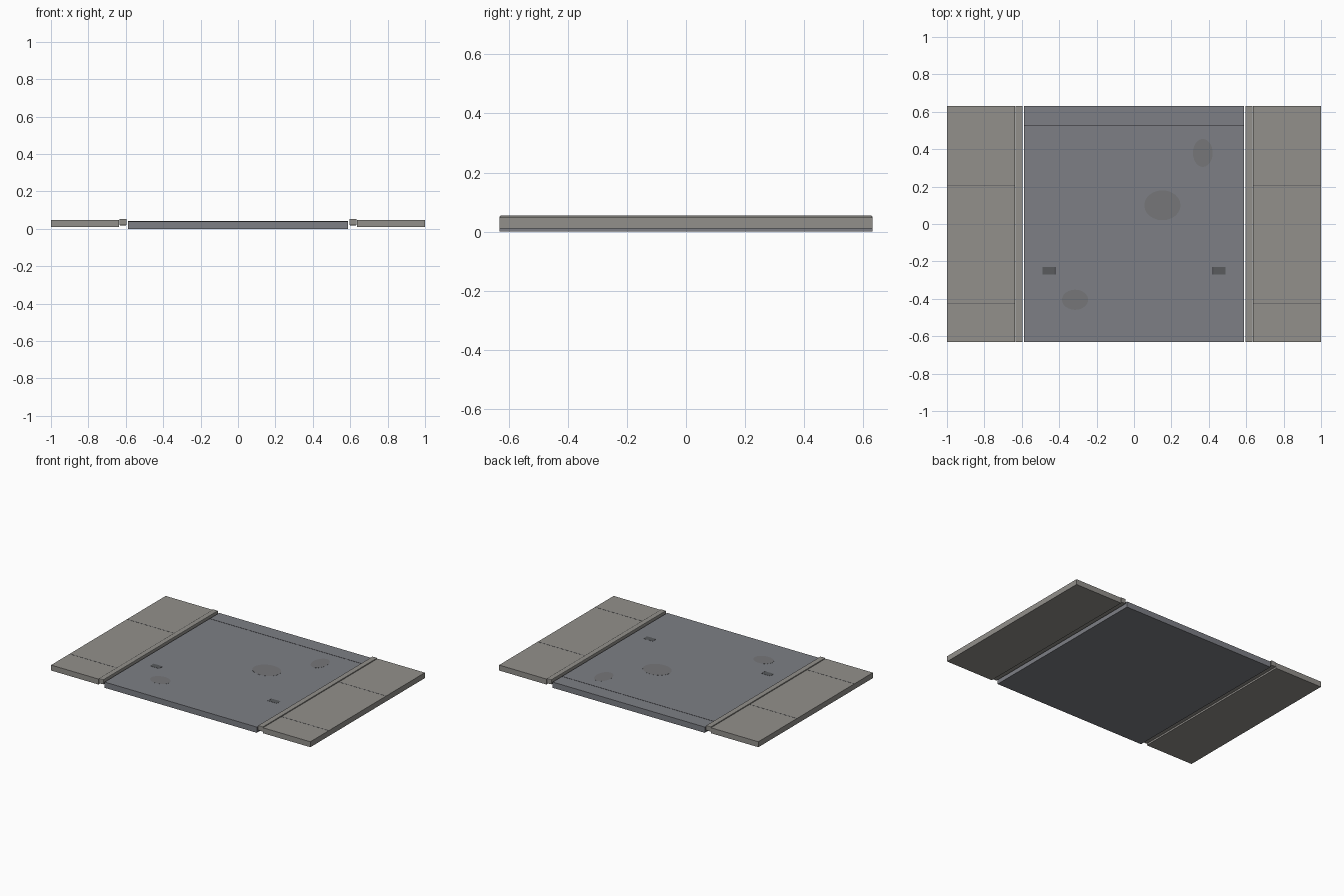
import bpy
import math

if "Cube" in bpy.data.objects:
    bpy.data.objects.remove(bpy.data.objects["Cube"])

HALF_LEN = 0.631
ROAD_TOP = 0.040
WALK_TOP = 0.048


def material(name, rgb):
    m = bpy.data.materials.new(name)
    m.diffuse_color = (*rgb, 1)
    m.use_nodes = True
    m.node_tree.nodes["Principled BSDF"].inputs["Base Color"].default_value = m.diffuse_color
    return m


asphalt = material("asphalt", (0.205, 0.212, 0.235))
concrete = material("concrete", (0.29, 0.28, 0.26))
seam_mat = material("seam", (0.08, 0.08, 0.09))
iron = material("iron", (0.10, 0.105, 0.11))
stain_mat = material("stain", (0.18, 0.182, 0.19))


def box(name, x, y, z, mat, bevel=0):
    """Box from (min, max) ranges on each axis."""
    bpy.ops.mesh.primitive_cube_add(size=1, location=[sum(r) / 2 for r in (x, y, z)])
    ob = bpy.context.object
    ob.name = name
    ob.scale = [abs(r[1] - r[0]) for r in (x, y, z)]
    bpy.ops.object.transform_apply(location=False, rotation=False, scale=True)
    ob.data.materials.append(mat)
    if bevel:
        mod = ob.modifiers.new("bevel", 'BEVEL')
        mod.width = bevel
        mod.segments = 2
    return ob


full = (-HALF_LEN, HALF_LEN)

# Road slab and the expansion joint across it
box("road_slab", (-0.587, 0.587), full, (0, ROAD_TOP), asphalt)
box("road_joint", (-0.587, 0.587), (0.524, 0.530), (ROAD_TOP - 0.004, ROAD_TOP + 0.001), seam_mat)

# Worn patches on the road
for i, (x, y, rx, ry) in enumerate([(0.152, 0.10, 0.097, 0.080),
                                    (0.368, 0.38, 0.053, 0.075),
                                    (-0.315, -0.405, 0.070, 0.054)]):
    bpy.ops.mesh.primitive_cylinder_add(vertices=24, radius=1, depth=1,
                                        location=(x, y, ROAD_TOP))
    patch = bpy.context.object
    patch.name = f"road_patch_{i + 1}"
    patch.scale = (rx, ry, 0.001)
    patch.data.materials.append(stain_mat)

for side, s in (("left", -1), ("right", 1)):
    # Pavement and raised kerb
    box(f"sidewalk_{side}", (s * 0.635, s * 1.0), full, (0.010, WALK_TOP), concrete)
    box(f"kerb_{side}", (s * 0.596, s * 0.634), full, (0.019, 0.054), concrete, 0.004)
    # Slab joints across the pavement
    for i, y in enumerate((-0.427, 0.205)):
        box(f"sidewalk_joint_{side}_{i + 1}", (s * 0.637, s * 0.998), (y - 0.002, y + 0.002),
            (WALK_TOP - 0.003, WALK_TOP + 0.0006), seam_mat)
    # Drain cover with a dark inner lip
    box(f"drain_cover_{side}", (s * 0.424, s * 0.490), (-0.270, -0.230),
        (ROAD_TOP - 0.004, ROAD_TOP + 0.001), iron)
    box(f"drain_lip_{side}", (s * 0.418, s * 0.424), (-0.270, -0.230),
        (ROAD_TOP - 0.004, ROAD_TOP + 0.0015), seam_mat)
